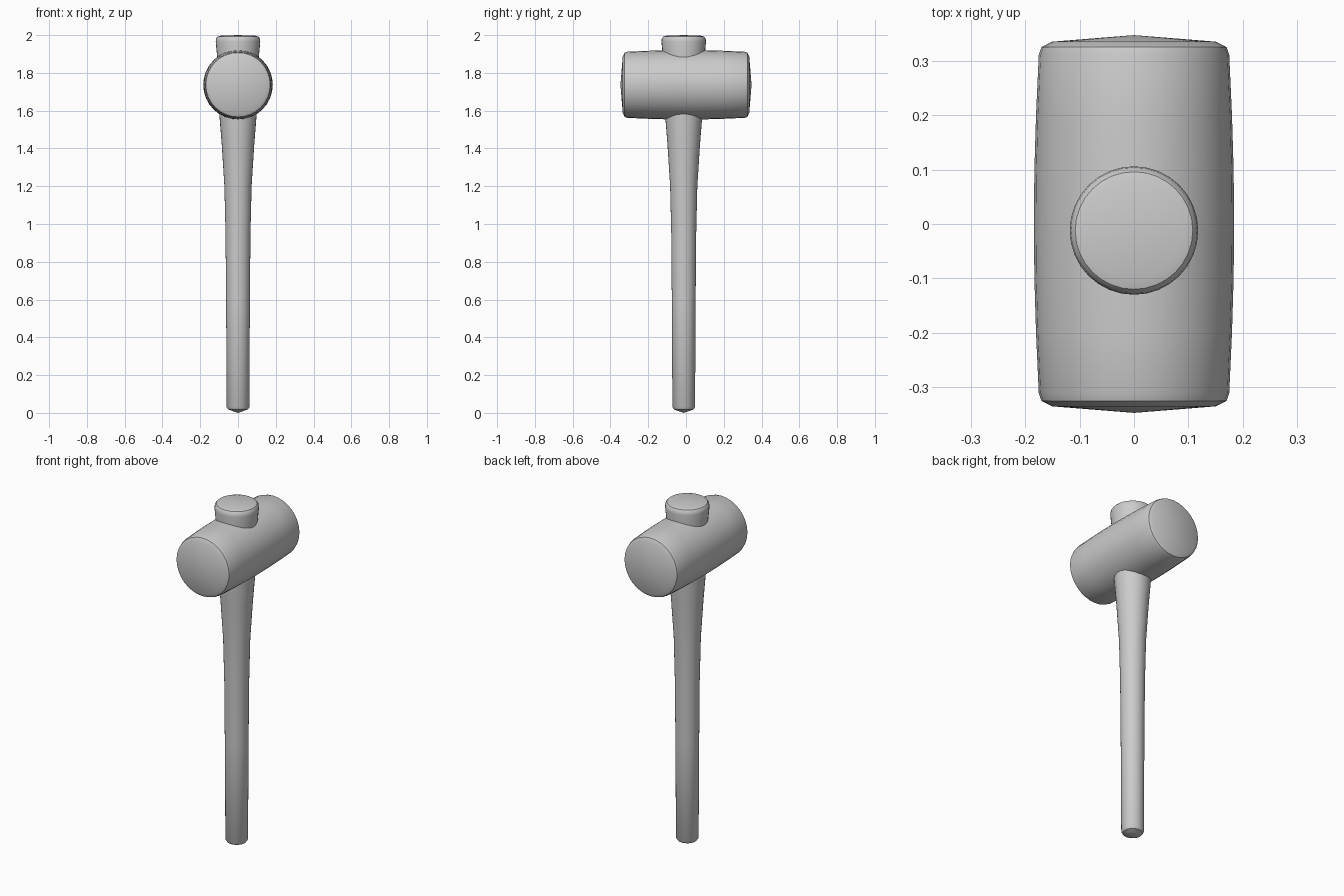
import bpy, bmesh, math
from mathutils import Matrix

if "Cube" in bpy.data.objects:
    bpy.data.objects.remove(bpy.data.objects["Cube"])


def lathe(name, profile, matrix, sides=32):
    """Revolve (radius, height) points around z, then place with matrix."""
    bm = bmesh.new()
    verts = [bm.verts.new((r, 0, h)) for r, h in profile]
    edges = [bm.edges.new(pair) for pair in zip(verts, verts[1:])]
    bmesh.ops.spin(bm, geom=verts + edges, cent=(0, 0, 0), axis=(0, 0, 1),
                   angle=2 * math.pi, steps=sides, use_duplicate=False)
    bmesh.ops.remove_doubles(bm, verts=bm.verts, dist=1e-4)
    bmesh.ops.recalc_face_normals(bm, faces=bm.faces)
    bm.transform(matrix)
    mesh = bpy.data.meshes.new(name)
    bm.to_mesh(mesh)
    bm.free()
    obj = bpy.data.objects.new(name, mesh)
    bpy.context.collection.objects.link(obj)
    bpy.ops.object.select_all(action='DESELECT')
    bpy.context.view_layer.objects.active = obj
    obj.select_set(True)
    bpy.ops.object.shade_smooth_by_angle(angle=math.radians(35))
    return obj


# Slightly barrel-shaped head lying along y, with shallow conical faces
half = [(0.184, 0), (0.183, 0.1), (0.180, 0.2), (0.175, 0.31),
        (0.170, 0.325), (0.150, 0.335), (0, 0.347)]
head_profile = [(r, -h) for r, h in reversed(half[1:])] + half
lathe("mallet_head", head_profile,
      Matrix.Translation((0, 0, 1.737)) @ Matrix.Rotation(math.pi / 2, 4, 'X'))

# Handle flaring upward through the head, ending in a rounded butt above it
handle_profile = [(0, 0), (0.035, 0.012), (0.052, 0.018), (0.06, 0.03),
                  (0.063, 0.6), (0.066, 0.95), (0.072, 1.2), (0.086, 1.42),
                  (0.098, 1.57), (0.109, 1.87), (0.118, 1.965),
                  (0.116, 1.982), (0.108, 1.992), (0.09, 1.997), (0, 2.0)]
lathe("handle", handle_profile, Matrix.Translation((0, -0.012, 0)))
